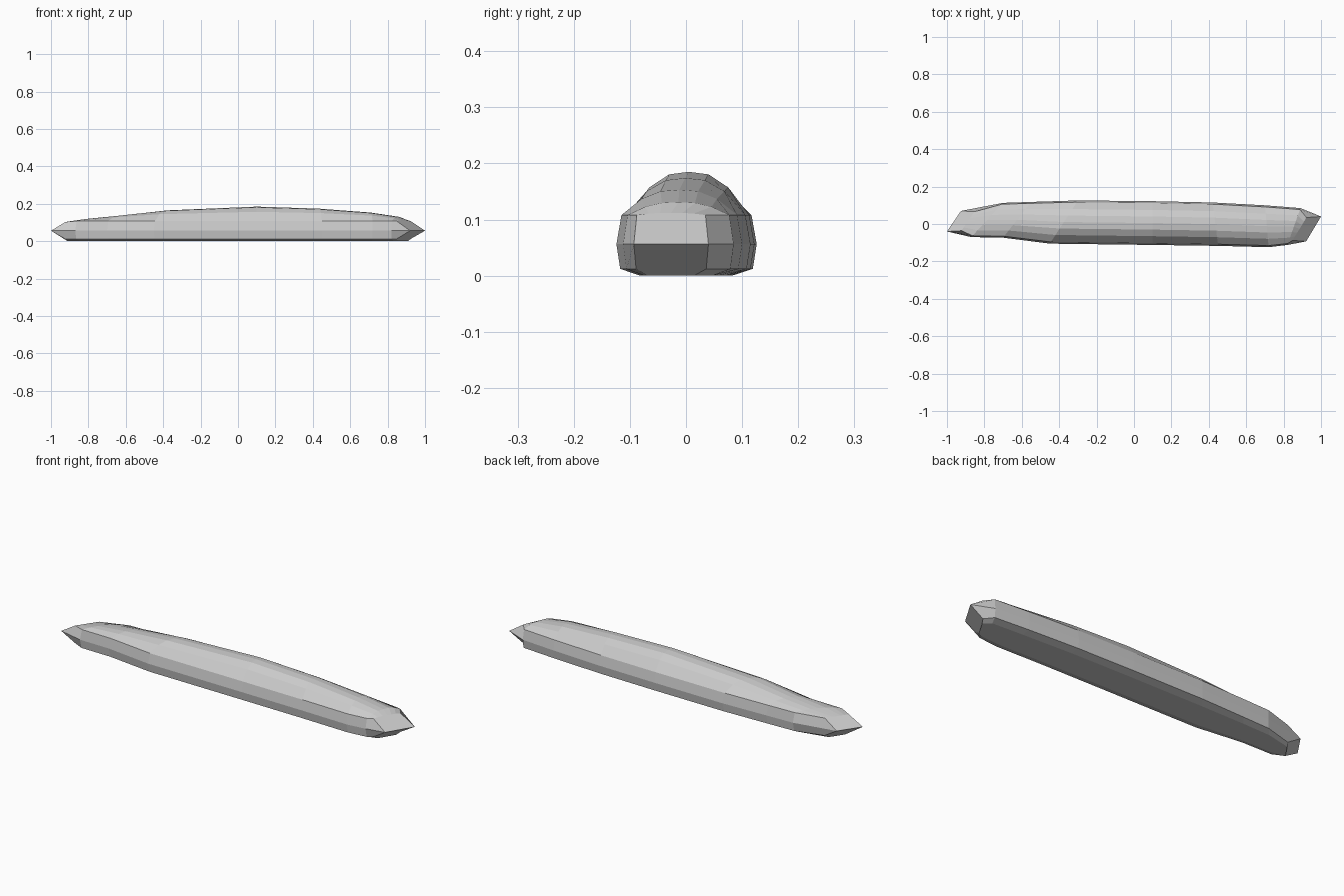
import bpy, bmesh
from mathutils import Vector

cube = bpy.data.objects.get("Cube")
if cube:
    bpy.data.objects.remove(cube, do_unlink=True)

# Single stone grey
grey = bpy.data.materials.new("stone_grey")
grey.use_nodes = True
colour = (0.6, 0.6, 0.6, 1)
grey.diffuse_color = colour
grey.node_tree.nodes["Principled BSDF"].inputs["Base Color"].default_value = colour

# Stations along the stone: front edge (x, y), back edge (x, y), crest height
stations = [
    ((-1.0, -0.04), (-0.925, 0.07), 0.103),
    ((-0.87, -0.07), (-0.7, 0.113), 0.12),
    ((-0.7, -0.073), (-0.55, 0.118), 0.137),
    ((-0.45, -0.105), (-0.3, 0.126), 0.165),
    ((0.1, -0.112), (0.1, 0.122), 0.185),
    ((0.45, -0.117), (0.42, 0.115), 0.174),
    ((0.72, -0.124), (0.7, 0.1), 0.153),
    ((0.82, -0.112), (0.89, 0.085), 0.131),
    ((0.92, -0.093), (1.0, 0.04), 0.112),
]
# Section from front underside over the crest: side position, height, crest share
half = [(0.62, 0.0, 0), (0.94, 0.012, 0), (1.0, 0.056, 0),
        (0.92, 0.108, 0), (0.6, 0.108, 0.64), (0.3, 0.108, 0.94)]
profile = ([(-s, z, c) for s, z, c in half] + [(0, 0.108, 1)]
           + half[::-1])
waist_front, waist_back = 2, len(profile) - 3
bevel = 0.075

bm = bmesh.new()
rows = []
last = len(stations) - 1
for i, (front, back, crest) in enumerate(stations):
    mid = (Vector(front) + Vector(back)) / 2
    arm = (Vector(back) - Vector(front)) / 2
    row = []
    for j, (side, z, share) in enumerate(profile):
        p = mid + arm * side
        if j not in (waist_front, waist_back):
            # Pull everything but the waist inward to form the chisel ends
            p.x += bevel * ((i == 0) - (i == last))
        if share or z > 0.1:
            rim = min(z, crest)
            z = rim + (crest - rim) * share
        row.append(bm.verts.new((p.x, p.y, z)))
    rows.append(row)

# Skin between stations
n = len(profile)
for a, b in zip(rows, rows[1:]):
    for j in range(n):
        k = (j + 1) % n
        bm.faces.new((a[j], b[j], b[k], a[k]))

# Two-facet chisel at each end, split along the waist
for row in (rows[0], rows[-1]):
    bm.faces.new(row[waist_front:waist_back + 1])
    bm.faces.new(row[waist_back:] + row[:waist_front + 1])

bmesh.ops.recalc_face_normals(bm, faces=bm.faces)
mesh = bpy.data.meshes.new("long_stone")
bm.to_mesh(mesh)
bm.free()
mesh.materials.append(grey)
stone = bpy.data.objects.new("long_stone", mesh)
bpy.context.collection.objects.link(stone)
